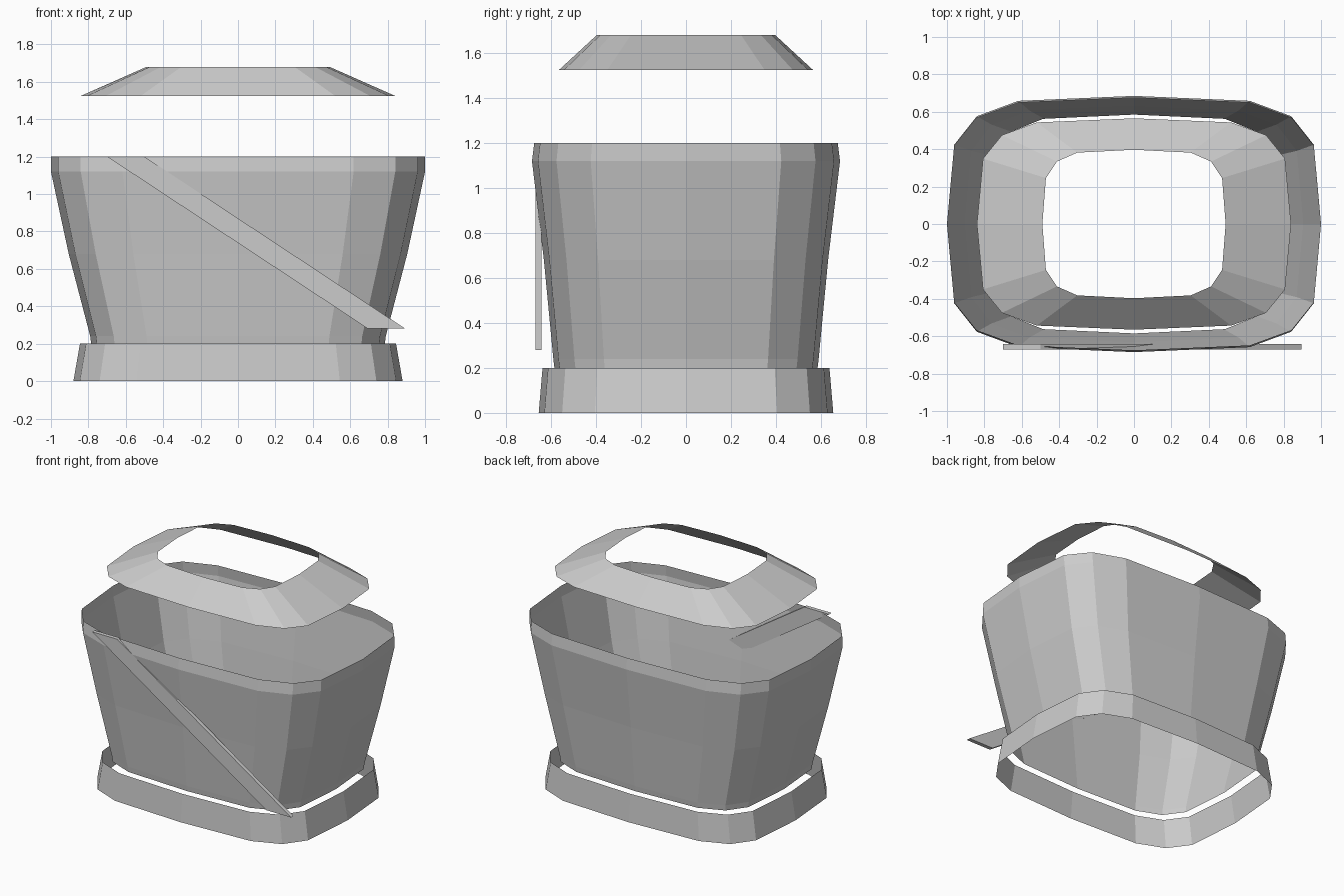
import bpy
from math import cos, sin, tau, copysign

if "Cube" in bpy.data.objects:
    bpy.data.objects.remove(bpy.data.objects["Cube"])


def make_object(name, verts, faces):
    mesh = bpy.data.meshes.new(name)
    mesh.from_pydata(verts, [], faces)
    mesh.update()
    obj = bpy.data.objects.new(name, mesh)
    bpy.context.collection.objects.link(obj)
    return obj


def root(v):
    return copysign(abs(v) ** 0.5, v) if abs(v) > 1e-6 else 0.0


def shell(name, rings, n=16):
    """Open loft of rounded-rectangle rings given as (half x, half y, z)."""
    verts = [(rx * root(cos(tau * i / n)), ry * root(sin(tau * i / n)), z)
             for rx, ry, z in rings for i in range(n)]
    faces = [(k * n + i, k * n + (i + 1) % n, (k + 1) * n + (i + 1) % n, (k + 1) * n + i)
             for k in range(len(rings) - 1) for i in range(n)]
    return make_object(name, verts, faces)


# Flared foot ring
shell("base_ring", [(0.88, 0.655, 0), (0.845, 0.638, 0.2)])

# Main body, open at both ends
shell("body", [(0.785, 0.585, 0.2), (0.79, 0.59, 0.24), (0.905, 0.632, 0.68),
               (1.0, 0.685, 1.12), (1.0, 0.675, 1.2)])

# Floating sloped collar
shell("top_collar", [(0.84, 0.565, 1.525), (0.49, 0.397, 1.68)])

# Diagonal strap across the front
outline = [(-0.7, 1.2), (0.695, 0.28), (0.895, 0.28), (-0.5, 1.2)]
strap_verts = [(x, y, z) for y in (-0.67, -0.642) for x, z in outline]
strap_faces = [(0, 1, 2, 3), (7, 6, 5, 4)]
strap_faces += [(i, i + 4, (i + 1) % 4 + 4, (i + 1) % 4) for i in range(4)]
make_object("front_strap", strap_verts, strap_faces)
